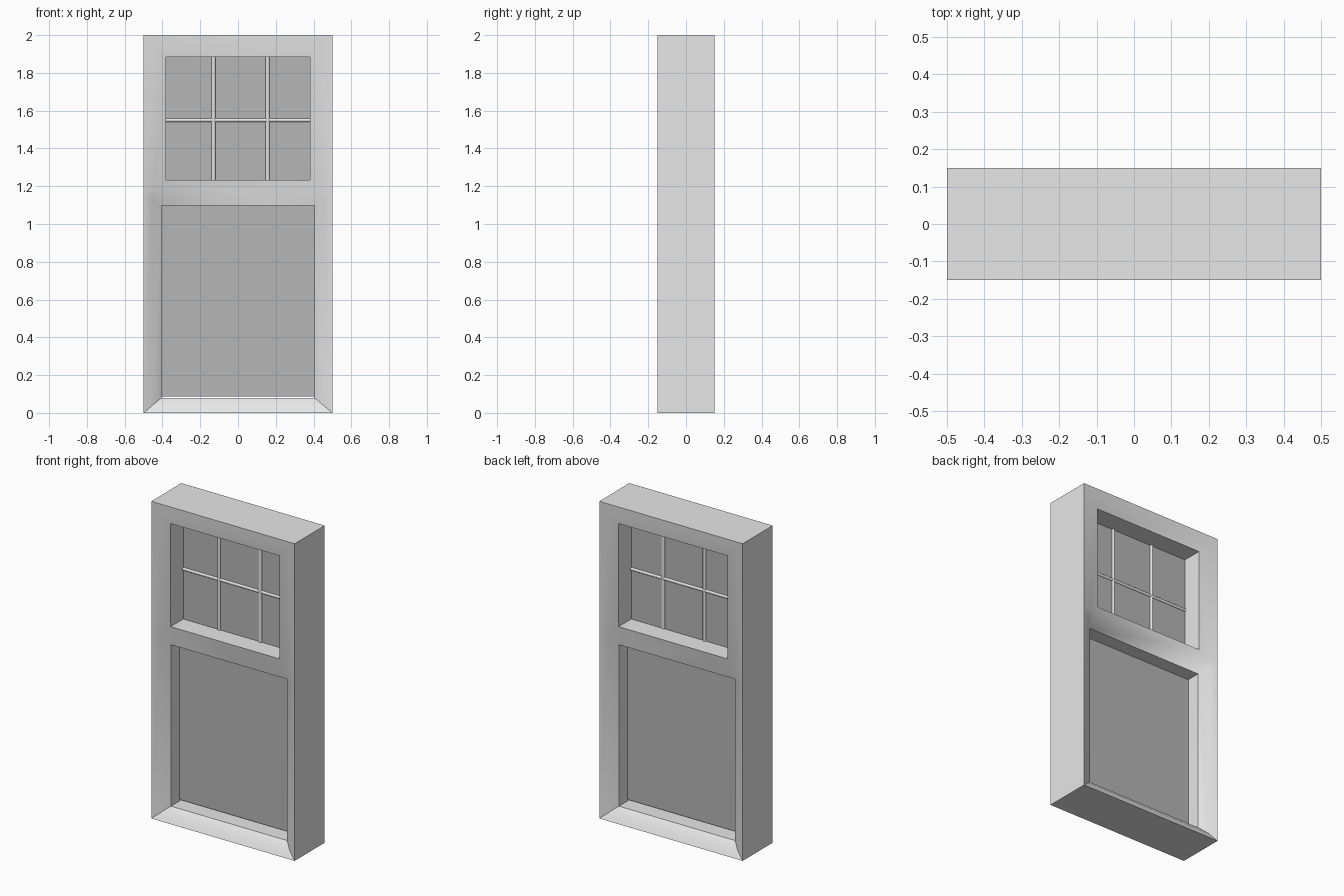
import bpy, bmesh, math
from mathutils import Vector

cube = bpy.data.objects.get("Cube")
if cube:
    bpy.data.objects.remove(cube, do_unlink=True)


def material(name, value):
    mat = bpy.data.materials.new(name)
    mat.use_nodes = True
    colour = (value, value, value, 1)
    mat.diffuse_color = colour
    mat.node_tree.nodes["Principled BSDF"].inputs["Base Color"].default_value = colour
    return mat


PAINT = material("light grey paint", 0.8)
GLASS = material("grey glass", 0.47)

DEPTH = 0.15                          # half depth of the frame
UPPER = (0.38, 1.233, 1.883, 0.128)   # half width, bottom, top, rim distance
LOWER = (0.405, 0.08, 1.098, 0.09)


def finish(bm, name, mat, smooth=None):
    mesh = bpy.data.meshes.new(name)
    bm.to_mesh(mesh)
    bm.free()
    obj = bpy.data.objects.new(name, mesh)
    bpy.context.collection.objects.link(obj)
    mesh.materials.append(mat)
    if smooth:
        bpy.ops.object.select_all(action='DESELECT')
        obj.select_set(True)
        bpy.context.view_layer.objects.active = obj
        bpy.ops.object.shade_smooth_by_angle(angle=math.radians(smooth))
    return obj


def corners(half_width, bottom, top, distance):
    """Corner points: bottom left, bottom right, top right, top left."""
    w, y = half_width, -distance
    return [Vector(p) for p in ((-w, y, bottom), (w, y, bottom), (w, y, top), (-w, y, top))]


def halfway(outer, rim):
    """Point that makes the face dip gently from the outer edge to the rim."""
    p = (outer + rim) / 2
    p.y = outer.y + 0.35 * (rim.y - outer.y)
    return p


# Frame: front half, then mirrored to the back
bm = bmesh.new()


def face(*points):
    bm.faces.new([bm.verts.new(p) for p in points])


def back(p):
    return Vector((p.x, 0, p.z))


def walls(loop):
    for a, b in zip(loop, loop[1:] + loop[:1]):
        face(a, b, back(b), back(a))


def dished(a, b, rim_b, rim_a):
    mid_a, mid_b = halfway(a, rim_a), halfway(b, rim_b)
    face(a, b, mid_b, mid_a)
    face(mid_a, mid_b, rim_b, rim_a)


o = corners(0.5, 0, 2, DEPTH)
u = corners(*UPPER)
l = corners(*LOWER)
left, right = Vector((-0.5, -DEPTH, 1.165)), Vector((0.5, -DEPTH, 1.165))

dished(o[0], o[1], l[1], l[0])        # bottom rail
dished(o[3], o[2], u[2], u[3])        # top rail
for bottom, middle, top, i, j in ((o[0], left, o[3], 0, 3), (o[1], right, o[2], 1, 2)):
    dished(bottom, middle, l[j], l[i])        # lower stile
    dished(middle, top, u[j], u[i])           # upper stile
    mid_u, mid_l = halfway(middle, u[i]), halfway(middle, l[j])
    face(middle, mid_u, mid_l)                # join at the middle rail
    face(mid_u, u[i], l[j], mid_l)
face(u[0], u[1], l[2], l[3])          # middle rail
walls([o[0], o[1], right, o[2], o[3], left])
walls(u)
walls(l)

bmesh.ops.mirror(bm, geom=bm.verts[:] + bm.edges[:] + bm.faces[:], axis='Y', merge_dist=0.0001)
bmesh.ops.remove_doubles(bm, verts=bm.verts, dist=0.0001)
bmesh.ops.recalc_face_normals(bm, faces=bm.faces)
finish(bm, "window_frame", PAINT, 35)


# Glass panes
def pane(name, half_width, bottom, top):
    bm = bmesh.new()
    bmesh.ops.create_cube(bm, size=1)
    bmesh.ops.scale(bm, verts=bm.verts, vec=(2 * half_width, 0.004, top - bottom))
    bmesh.ops.translate(bm, verts=bm.verts, vec=(0, 0, (top + bottom) / 2))
    finish(bm, name, GLASS)


pane("upper_glass", *UPPER[:3])
pane("lower_glass", LOWER[0], LOWER[1] + 0.008, LOWER[2])


# Glazing bars across the upper pane
def bar(name, start, end, radius):
    axis = Vector(end) - Vector(start)
    bm = bmesh.new()
    bmesh.ops.create_cone(bm, cap_ends=True, segments=12, radius1=radius,
                          radius2=radius, depth=axis.length)
    bmesh.ops.rotate(bm, verts=bm.verts, matrix=axis.to_track_quat('Z', 'Y').to_matrix())
    bmesh.ops.translate(bm, verts=bm.verts, vec=(Vector(start) + Vector(end)) / 2)
    finish(bm, name, PAINT, 40)


for name, x in (("right_glazing_bar", -0.13), ("left_glazing_bar", 0.157)):
    bar(name, (x, 0, UPPER[1]), (x, 0, UPPER[2]), 0.011)
bar("cross_glazing_bar", (-UPPER[0], 0, 1.55), (UPPER[0], 0, 1.55), 0.01)
